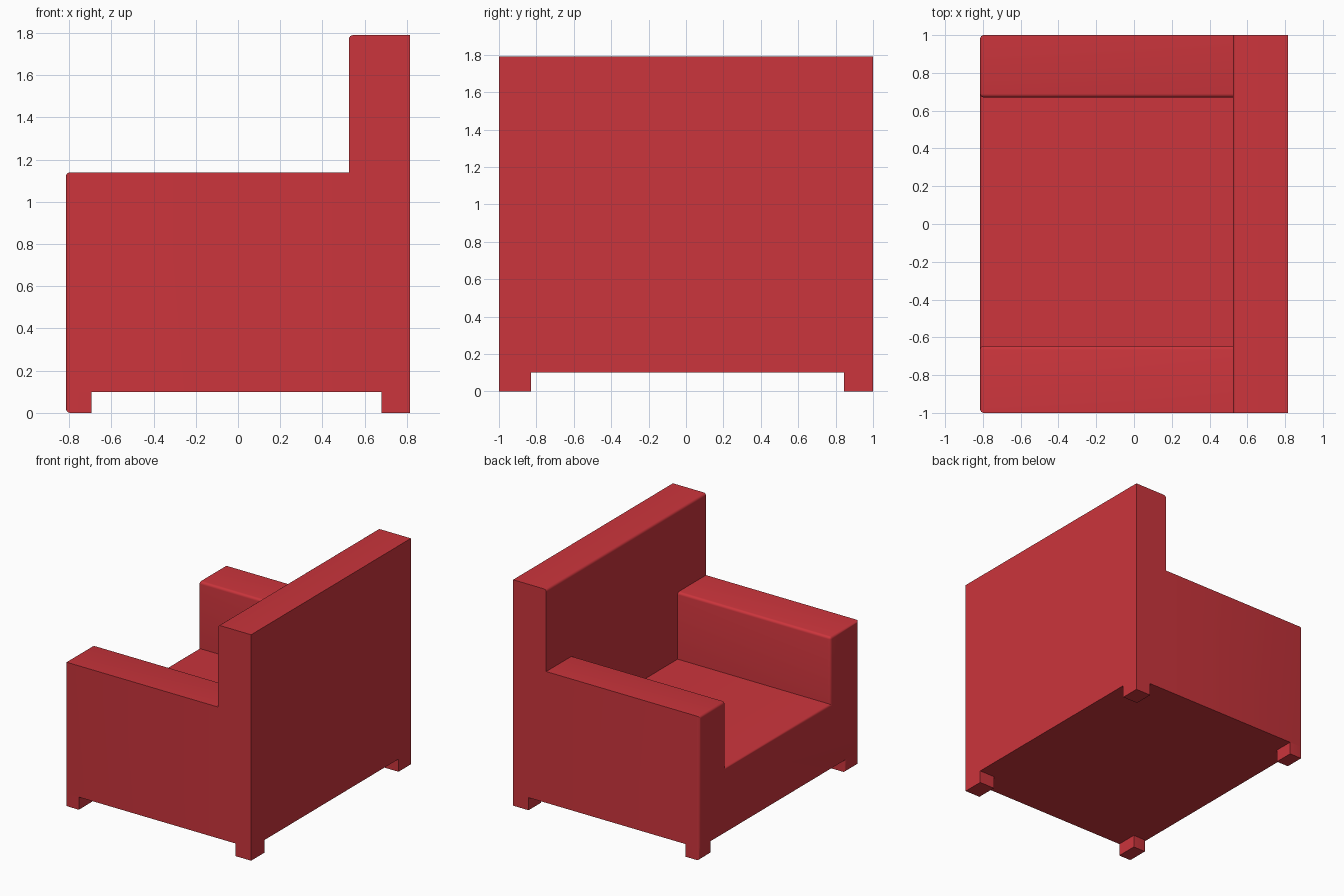
import bpy, bmesh, math

if "Cube" in bpy.data.objects:
    bpy.data.objects.remove(bpy.data.objects["Cube"])

R = 0.02                       # soft edge radius
X0, X1, XB = -0.815, 0.815, 0.525
ZLEG, ZSEAT, ZARM, ZTOP = 0.10, 0.61, 1.14, 1.79

red = bpy.data.materials.new("red_fabric")
red.diffuse_color = (0.6, 0.035, 0.045, 1)
red.use_nodes = True
red.node_tree.nodes["Principled BSDF"].inputs["Base Color"].default_value = red.diffuse_color


def extrude_profile(name, pts, axis, a, b, soft):
    """Extrude a 2D profile along x or y and round the edges picked by soft(p, q)."""
    def place(p, t):
        return (t, p[0], p[1]) if axis == 'x' else (p[0], t, p[1])
    bm = bmesh.new()
    lo = [bm.verts.new(place(p, a)) for p in pts]
    hi = [bm.verts.new(place(p, b)) for p in pts]
    bm.faces.new(lo)
    bm.faces.new(hi[::-1])
    n = len(pts)
    for i in range(n):
        j = (i + 1) % n
        bm.faces.new((lo[i], hi[i], hi[j], lo[j]))
    bmesh.ops.recalc_face_normals(bm, faces=bm.faces)
    edges = [e for e in bm.edges if soft(e.verts[0].co, e.verts[1].co)]
    bmesh.ops.bevel(bm, geom=edges, offset=R, offset_type='OFFSET',
                    segments=4, profile=0.5, affect='EDGES', clamp_overlap=True)
    bmesh.ops.recalc_face_normals(bm, faces=bm.faces)
    me = bpy.data.meshes.new(name)
    bm.to_mesh(me)
    bm.free()
    me.materials.append(red)
    ob = bpy.data.objects.new(name, me)
    bpy.context.collection.objects.link(ob)
    bpy.ops.object.select_all(action='DESELECT')
    ob.select_set(True)
    bpy.context.view_layer.objects.active = ob
    bpy.ops.object.shade_smooth_by_angle(angle=math.radians(40))
    return ob


def near(a, b):
    return abs(a - b) < 1e-4


# Seat and arms: one U-shaped section, rounded around the front and inner arm tops
def soft_body(p, q):
    front = near(p.x, X0) and near(q.x, X0)
    bottom = near(p.z, ZLEG) and near(q.z, ZLEG)
    inner_top = near(p.z, ZARM) and near(q.z, ZARM) and near(p.y, q.y) and abs(p.y) < 0.9
    return (front and not bottom) or inner_top


body = [(-1, ZLEG), (1, ZLEG), (1, ZARM), (0.67, ZARM),
        (0.67, ZSEAT), (-0.645, ZSEAT), (-0.645, ZARM), (-1, ZARM)]
extrude_profile("seat_and_arms", body, 'x', X0, XB, soft_body)

# Backrest: full-width slab with a rounded front top edge
back = [(XB, ZLEG), (X1, ZLEG), (X1, ZTOP), (XB, ZTOP)]
extrude_profile("backrest", back, 'y', -1, 1,
                lambda p, q: all(near(v.x, XB) and near(v.z, ZTOP) for v in (p, q)))


# Legs: four corner blocks, the front pair rounded on the front
def soft_leg(p, q):
    return near(p.x, X0) and near(q.x, X0) and not (near(p.z, ZLEG) and near(q.z, ZLEG))


for xn, (xa, xb) in {"front": (X0, -0.695), "rear": (0.68, X1)}.items():
    for yn, (ya, yb) in {"left": (0.845, 1), "right": (-1, -0.83)}.items():
        leg = [(xa, 0), (xb, 0), (xb, ZLEG), (xa, ZLEG)]
        extrude_profile(f"{xn}_{yn}_leg", leg, 'y', ya, yb, soft_leg)
